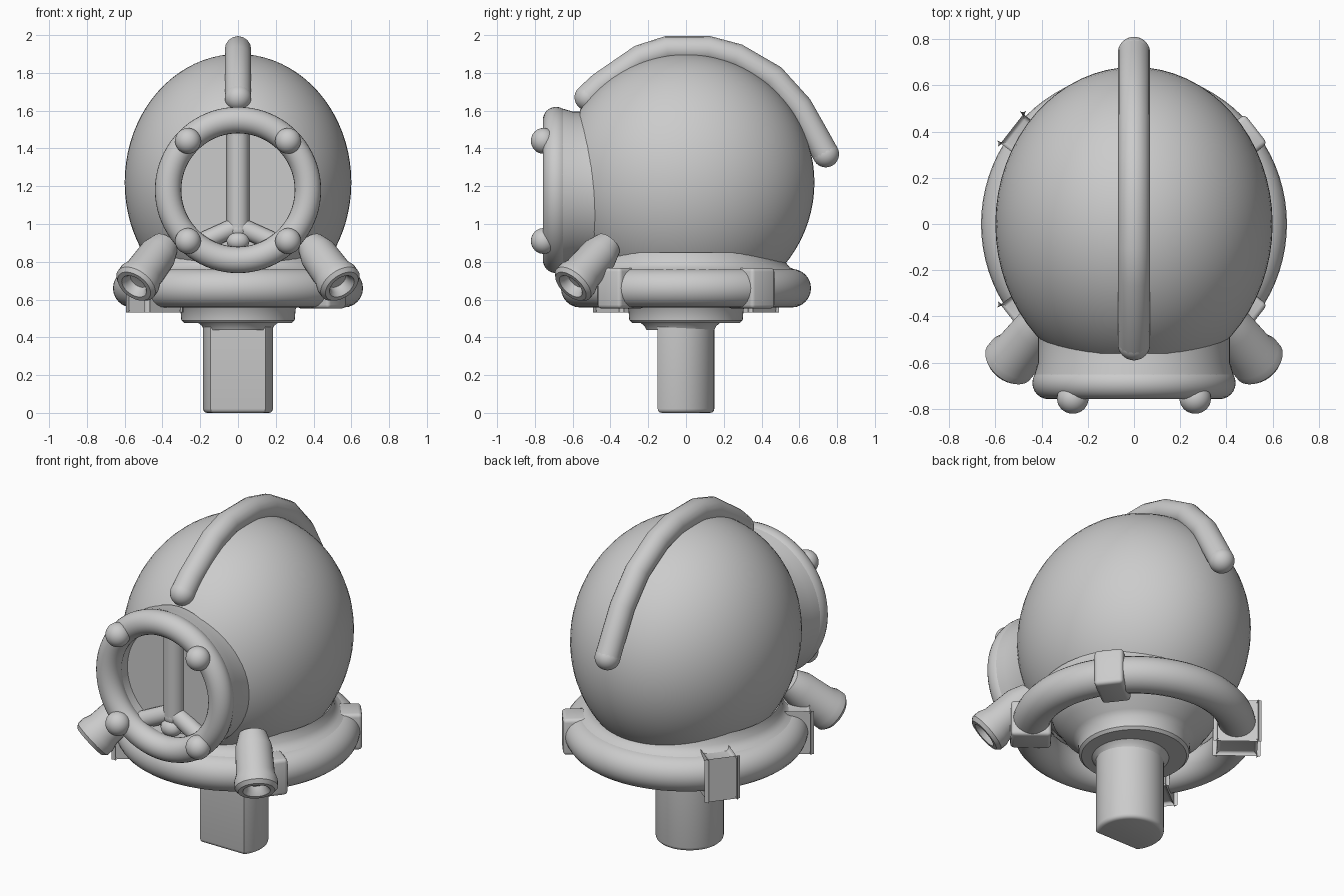
import bpy, bmesh
from math import sin, cos, pi, radians, sqrt, asin
from mathutils import Vector, Matrix

cube = bpy.data.objects.get("Cube")
if cube:
    bpy.data.objects.remove(cube)

grey = bpy.data.materials.new("plain_grey")
grey.use_nodes = True
GREY = (0.6, 0.6, 0.6, 1)
grey.diffuse_color = GREY
grey.node_tree.nodes["Principled BSDF"].inputs["Base Color"].default_value = GREY


def finish(obj, name, angle=40):
    obj.name = name
    obj.data.materials.clear()
    obj.data.materials.append(grey)
    bpy.ops.object.select_all(action='DESELECT')
    obj.select_set(True)
    bpy.context.view_layer.objects.active = obj
    bpy.ops.object.shade_smooth_by_angle(angle=radians(angle))
    return obj


def from_bmesh(bm, name, angle=40):
    bmesh.ops.recalc_face_normals(bm, faces=bm.faces)
    mesh = bpy.data.meshes.new(name)
    bm.to_mesh(mesh)
    bm.free()
    obj = bpy.data.objects.new(name, mesh)
    bpy.context.collection.objects.link(obj)
    return finish(obj, name, angle)


def lathe(name, profile, origin=(0, 0, 0), axis=(0, 0, 1), steps=64):
    """Spin (radius, height) points about an axis through the origin point."""
    bm = bmesh.new()
    verts = [bm.verts.new((r, 0, h)) for r, h in profile]
    edges = [bm.edges.new(pair) for pair in zip(verts, verts[1:])]
    bmesh.ops.spin(bm, geom=verts + edges, cent=(0, 0, 0), axis=(0, 0, 1),
                   angle=2 * pi, steps=steps)
    bmesh.ops.remove_doubles(bm, verts=bm.verts, dist=0.0005)
    turn = Vector((0, 0, 1)).rotation_difference(Vector(axis)).to_matrix().to_4x4()
    bm.transform(Matrix.Translation(origin) @ turn)
    return from_bmesh(bm, name)


def ball(name, centre, size, cut_y=None):
    bm = bmesh.new()
    bmesh.ops.create_uvsphere(bm, u_segments=64, v_segments=40, radius=1)
    bm.transform(Matrix.Translation(centre) @ Matrix.Diagonal((*size, 1)))
    if cut_y is not None:
        bmesh.ops.bisect_plane(bm, geom=bm.verts[:] + bm.edges[:] + bm.faces[:],
                               plane_co=(0, cut_y, 0), plane_no=(0, -1, 0),
                               clear_outer=True)
    return from_bmesh(bm, name)


def torus(name, centre, major, minor, rotation=(0, 0, 0)):
    bpy.ops.mesh.primitive_torus_add(location=centre, rotation=rotation,
                                     major_radius=major, minor_radius=minor,
                                     major_segments=80, minor_segments=24)
    return finish(bpy.context.object, name)


def tube(name, points, radius):
    """Round bar along a path, with ball ends."""
    curve = bpy.data.curves.new(name, 'CURVE')
    curve.dimensions = '3D'
    curve.bevel_depth = radius
    curve.bevel_resolution = 6
    spline = curve.splines.new('POLY')
    spline.points.add(len(points) - 1)
    for p, co in zip(spline.points, points):
        p.co = (*co, 1)
    obj = bpy.data.objects.new(name, curve)
    bpy.context.collection.objects.link(obj)
    bpy.ops.object.select_all(action='DESELECT')
    obj.select_set(True)
    bpy.context.view_layer.objects.active = obj
    bpy.ops.object.convert(target='MESH')
    obj = finish(bpy.context.object, name)
    for i, end in enumerate((points[0], points[-1])):
        ball(f"{name}_end_{i + 1}", end, (radius,) * 3)
    return obj


# Helmet dome, opened at the front behind the porthole
ball("dome", (0, 0, 1.22), (0.6, 0.68, 0.68), cut_y=-0.56)

# Porthole housing with a shallow recess, and its rim
PORT_Z = 1.18
lathe("porthole_housing",
      [(0.43, 0.28), (0.415, 0.45), (0.415, 0.6), (0.43, 0.65), (0.43, 0.71),
       (0.37, 0.74), (0.31, 0.71), (0.31, 0.6), (0, 0.6)],
      origin=(0, 0, PORT_Z), axis=(0, -1, 0))
torus("porthole_rim", (0, -0.688, PORT_Z), 0.37, 0.07, (pi / 2, 0, 0))
for side in (-1, 1):
    for dz in (-0.27, 0.26):
        ball("porthole_bolt", (side * 0.265, -0.755, PORT_Z + dz), (0.068, 0.066, 0.068))

# Bars inside the porthole
tube("porthole_bar", [(0, -0.6, 0.97), (0, -0.6, 1.48)], 0.06)
for side in (-1, 1):
    tube("porthole_brace", [(0, -0.6, 0.99), (side * 0.2, -0.63, 0.9)], 0.05)
ball("porthole_boss", (0, -0.63, 0.91), (0.06, 0.05, 0.05))

# Crest running over the dome from front to back
crest = [(-0.52, 1.67), (-0.45, 1.735), (-0.24, 1.88), (-0.1, 1.925), (0.12, 1.925),
         (0.27, 1.885), (0.46, 1.775), (0.6, 1.62), (0.69, 1.46), (0.74, 1.37)]
tube("crest", [(0, y, z) for y, z in crest], 0.07)

# Shoulder ring with four clamps
torus("shoulder_ring", (0, 0, 0.66), 0.56, 0.102)
lathe("ring_fillet", [(0.47, 0.7), (0.6, 0.75), (0.55, 0.77), (0.525, 0.8), (0.515, 0.85)])
for deg in (38, 142, -38, -142):
    a = radians(deg)
    bm = bmesh.new()
    bmesh.ops.create_cube(bm, size=1)
    bm.transform(Matrix.Translation((0.56 * cos(a), 0.56 * sin(a), 0.66))
                 @ Matrix.Rotation(a, 4, 'Z') @ Matrix.Diagonal((0.22, 0.16, 0.215, 1)))
    bmesh.ops.bevel(bm, geom=bm.edges[:], offset=0.02, segments=3,
                    profile=0.5, affect='EDGES')
    from_bmesh(bm, "ring_clamp", 30)

# Angled valves with hollow mouths, one on each side
valve = [(0, -0.36), (0.075, -0.34), (0.1, -0.26), (0.105, -0.1), (0.118, -0.06),
         (0.118, -0.02), (0.1, 0), (0.075, 0), (0.06, -0.02), (0.05, -0.05), (0, -0.055)]
for side in (-1, 1):
    lathe("valve", valve, origin=(side * 0.55, -0.61, 0.67),
          axis=(side * 0.48, -0.58, -0.65), steps=32)

# Collar flaring up to the dome
lathe("collar", [(0, 0.475), (0.285, 0.475), (0.3, 0.49), (0.305, 0.55), (0.33, 0.58),
                 (0.39, 0.63), (0.44, 0.7), (0.47, 0.78)])
lathe("stem_fillet", [(0.18, 0.44), (0.19, 0.46), (0.215, 0.48)], origin=(0, -0.03, 0))

# Stem: round at the back, flat at the front
R, CY, FLAT = 0.185, -0.035, -0.15
start = asin((FLAT - CY) / R)
sweep = pi - 2 * start
bm = bmesh.new()
ring = [bm.verts.new((R * cos(start + sweep * i / 40), CY + R * sin(start + sweep * i / 40), 0))
        for i in range(41)]
base = bm.faces.new(ring)
top = bmesh.ops.extrude_face_region(bm, geom=[base])
bmesh.ops.translate(bm, vec=(0, 0, 0.5),
                    verts=[v for v in top["geom"] if isinstance(v, bmesh.types.BMVert)])
rim = [e for e in bm.edges if all(v.co.z < 0.01 for v in e.verts)]
bmesh.ops.bevel(bm, geom=rim, offset=0.022, segments=3, profile=0.5, affect='EDGES')
from_bmesh(bm, "stem", 35)
